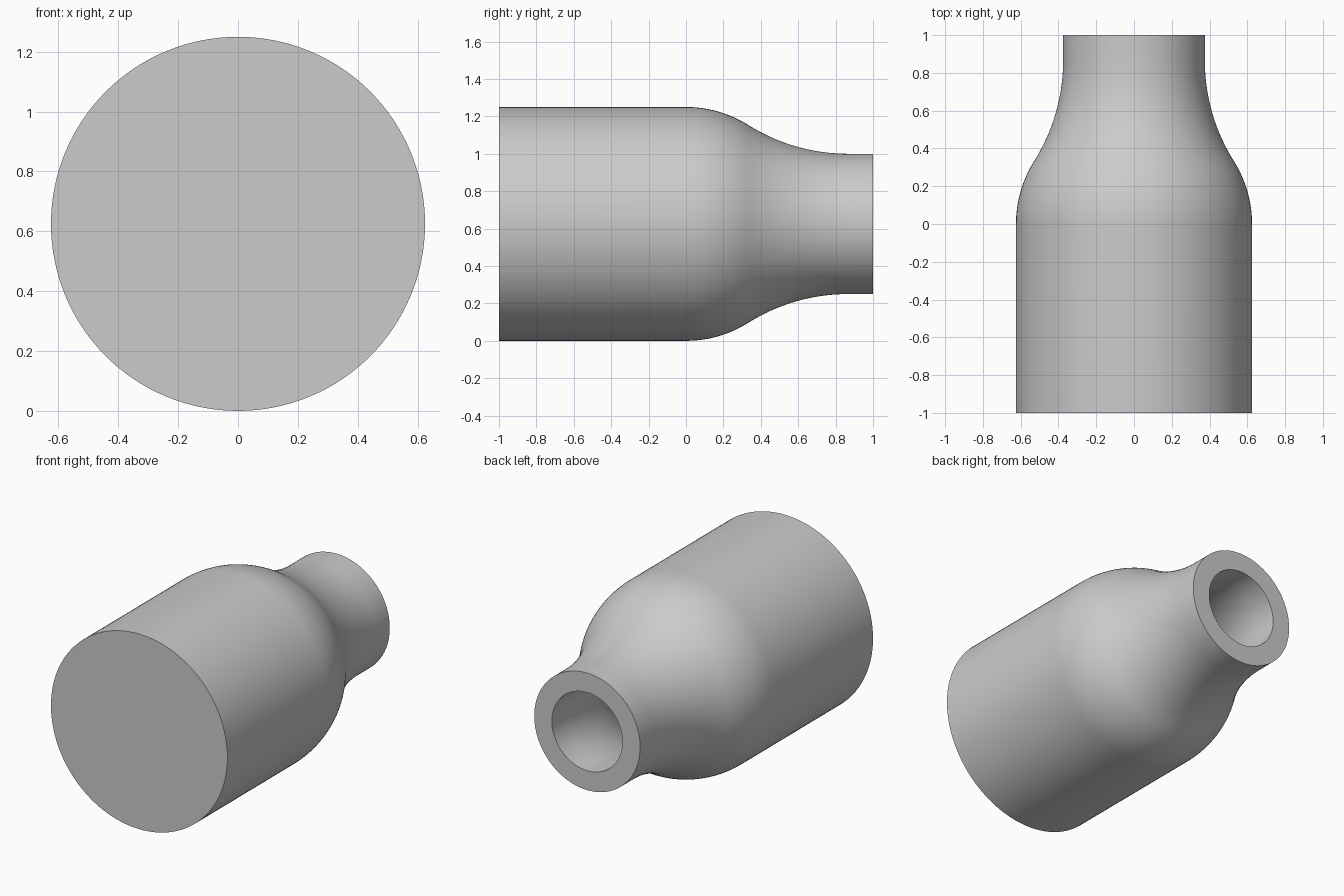
import bpy, bmesh
from math import sin, cos, asin, sqrt, radians, pi
from mathutils import Matrix, Vector

cube = bpy.data.objects.get("Cube")
if cube:
    bpy.data.objects.remove(cube, do_unlink=True)

BODY_R, NECK_R, WALL, CURVE_R = 0.625, 0.375, 0.125, 1.0
STEPS, SIDES = 20, 128

grey = bpy.data.materials.new("plain grey")
grey.use_nodes = True
color = (0.6, 0.6, 0.6, 1)
grey.diffuse_color = color
grey.node_tree.nodes["Principled BSDF"].inputs["Base Color"].default_value = color


def wall_profile(inset, floor):
    """Closed base, straight body, round shoulder and concave neck as (radius, y)."""
    neck_y = sqrt((BODY_R + CURVE_R) ** 2 - (NECK_R + CURVE_R) ** 2)
    angle = asin(neck_y / (BODY_R + CURVE_R))
    ball, hollow = BODY_R - inset, CURVE_R + inset
    points = [(0, floor), (ball, floor)]
    for i in range(STEPS + 1):
        a = angle * i / STEPS
        points.append((ball * cos(a), ball * sin(a)))
    for i in range(1, STEPS + 1):
        a = angle * (1 - i / STEPS)
        points.append((NECK_R + CURVE_R - hollow * cos(a), neck_y - hollow * sin(a)))
    return points + [(NECK_R - inset, 1)]


# Bottle: outer wall, rim, then inner wall back to the cavity floor
profile = wall_profile(0, -1) + wall_profile(WALL, WALL - 1)[::-1]
bm = bmesh.new()
verts = [bm.verts.new((r, y, 0)) for r, y in profile]
edges = [bm.edges.new(pair) for pair in zip(verts, verts[1:])]
bmesh.ops.spin(bm, geom=verts + edges, cent=(0, 0, 0), axis=(0, 1, 0),
               angle=2 * pi, steps=SIDES, use_merge=True)
bmesh.ops.remove_doubles(bm, verts=bm.verts, dist=1e-5)
bmesh.ops.recalc_face_normals(bm, faces=bm.faces)
bmesh.ops.translate(bm, verts=bm.verts, vec=(0, 0, BODY_R))

mesh = bpy.data.meshes.new("bottle")
bm.to_mesh(mesh)
bm.free()
mesh.materials.append(grey)
bottle = bpy.data.objects.new("bottle", mesh)
bpy.context.collection.objects.link(bottle)
bpy.context.view_layer.objects.active = bottle
bottle.select_set(True)
bpy.ops.object.shade_smooth_by_angle(angle=radians(30))
